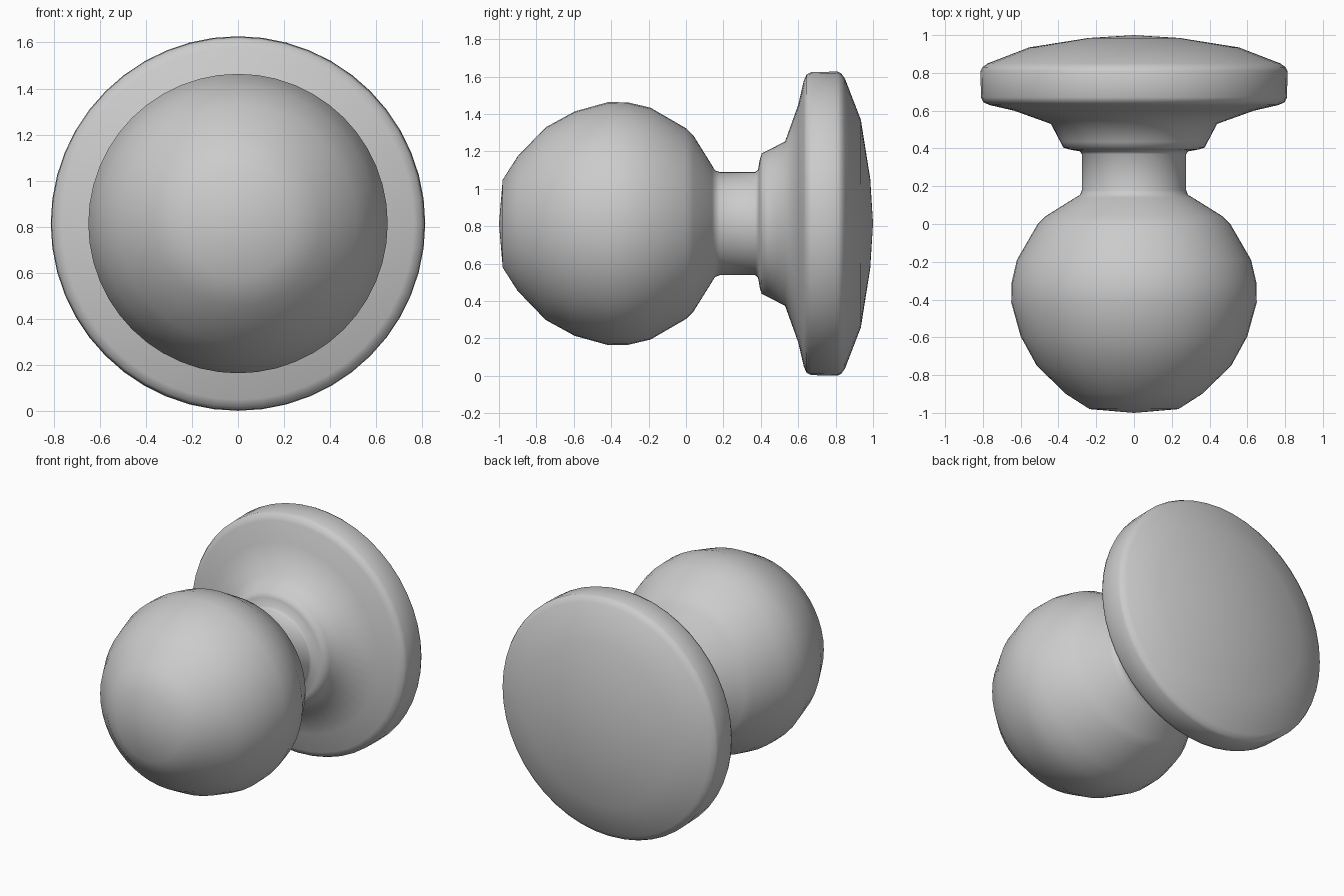
import bpy, bmesh, math

if "Cube" in bpy.data.objects:
    bpy.data.objects.remove(bpy.data.objects["Cube"])

AXIS_Z = 0.814
SEGMENTS = 48

# Profile as (y, radius): round grip, neck, collar, wall plate
grip = [(-1.0, 0), (-0.98, 0.235), (-0.9, 0.36), (-0.75, 0.515), (-0.595, 0.6),
        (-0.415, 0.65), (-0.31, 0.648), (-0.19, 0.62), (0.0, 0.51), (0.04, 0.47),
        (0.14, 0.31), (0.155, 0.285), (0.18, 0.276)]
neck = [(0.37, 0.276), (0.385, 0.288)]
collar = [(0.395, 0.345), (0.405, 0.375), (0.435, 0.39), (0.53, 0.44)]
plate = [(0.6, 0.635), (0.63, 0.765), (0.645, 0.798), (0.67, 0.81), (0.81, 0.813),
         (0.83, 0.803), (0.85, 0.775), (0.935, 0.555), (0.985, 0.24), (1.0, 0)]


def lathe(name, profile):
    bm = bmesh.new()
    verts = [bm.verts.new((0, y, 0)) if r == 0 else bm.verts.new((r, y, 0)) for y, r in profile]
    edges = [bm.edges.new(pair) for pair in zip(verts, verts[1:])]
    bmesh.ops.spin(bm, geom=verts + edges, cent=(0, 0, 0), axis=(0, 1, 0),
                   angle=math.tau, steps=SEGMENTS, use_duplicate=False)
    bmesh.ops.remove_doubles(bm, verts=bm.verts, dist=1e-4)
    bmesh.ops.recalc_face_normals(bm, faces=bm.faces)
    for f in bm.faces:
        f.smooth = True
    mesh = bpy.data.meshes.new(name)
    bm.to_mesh(mesh)
    bm.free()
    obj = bpy.data.objects.new(name, mesh)
    obj.location.z = AXIS_Z
    bpy.context.collection.objects.link(obj)
    return obj


# Whole knob turned as one piece
lathe("door_knob", grip + neck + collar + plate)
